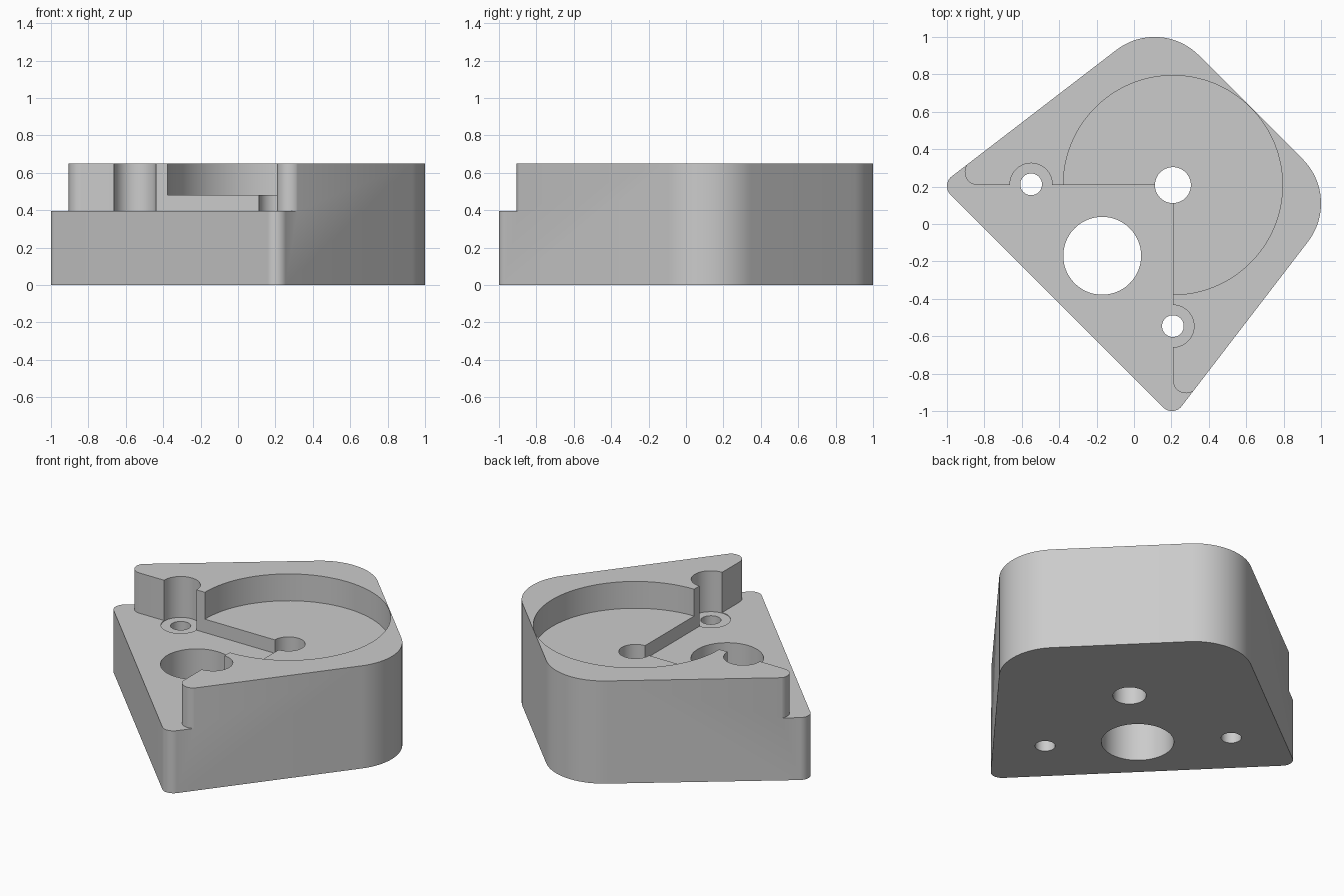
import bpy
import bmesh
from math import cos, sin, asin, atan2, hypot, pi, radians

if "Cube" in bpy.data.objects:
    bpy.data.objects.remove(bpy.data.objects["Cube"])

TOP, STEP, POCKET = 0.65, 0.395, 0.48
AXIS = 0.208       # shared x and y of the drilled holes
DRILL = -0.55      # far coordinate of the two screw holes

grey = bpy.data.materials.new("machined grey")
grey.use_nodes = True
grey.diffuse_color = (0.6, 0.6, 0.6, 1)
grey.node_tree.nodes["Principled BSDF"].inputs["Base Color"].default_value = (0.6, 0.6, 0.6, 1)


def arc(cx, cy, r, start, end, steps):
    return [(cx + r * cos(start + (end - start) * i / steps),
             cy + r * sin(start + (end - start) * i / steps)) for i in range(steps + 1)]


def prism(name, outline, z0, z1):
    bm = bmesh.new()
    face = bm.faces.new([bm.verts.new((x, y, z0)) for x, y in outline])
    side = bmesh.ops.extrude_face_region(bm, geom=[face])["geom"]
    for v in side:
        if isinstance(v, bmesh.types.BMVert):
            v.co.z = z1
    bmesh.ops.recalc_face_normals(bm, faces=bm.faces)
    mesh = bpy.data.meshes.new(name)
    bm.to_mesh(mesh)
    bm.free()
    mesh.materials.append(grey)
    obj = bpy.data.objects.new(name, mesh)
    bpy.context.collection.objects.link(obj)
    return obj


def rounded_hull(circles):
    """Outline around circles (x, y, r) listed counter-clockwise."""
    n = len(circles)
    normals = []
    for i in range(n):
        (x0, y0, r0), (x1, y1, r1) = circles[i], circles[(i + 1) % n]
        dx, dy = x1 - x0, y1 - y0
        normals.append(atan2(dy, dx) - pi / 2 + asin((r0 - r1) / hypot(dx, dy)))
    points = []
    for i, (x, y, r) in enumerate(circles):
        start = normals[i - 1]
        sweep = (normals[i] - start) % (2 * pi)
        points += arc(x, y, r, start, start + sweep, 20)
    return points


def cut(body, cutter):
    mod = body.modifiers.new(cutter.name, "BOOLEAN")
    mod.operation = "DIFFERENCE"
    mod.solver = "EXACT"
    mod.object = cutter
    bpy.context.view_layer.objects.active = body
    bpy.ops.object.modifier_apply(modifier=mod.name)
    bpy.data.objects.remove(cutter)


def drill(body, name, x, y, r, z0, z1=1, steps=64):
    cut(body, prism(name, arc(x, y, r, 0, 2 * pi, steps)[:-1], z0, z1))


# Main block: two narrow corners and two broad ones
block = prism("mounting_block", rounded_hull([
    (AXIS - 0.005, -0.935, 0.065), (0.665, 0.11, 0.335),
    (0.11, 0.665, 0.335), (-0.935, AXIS - 0.005, 0.065)]), 0, TOP)

# Lowered quarter, leaving a rounded end on each raised arm
half = arc(-0.835, AXIS + 0.07, 0.07, radians(270), radians(143), 14) + [(-1.2, 0.553)]
step = [(AXIS, AXIS)] + half + [(-1.2, -1.2)] + [(y, x) for x, y in reversed(half)]
cut(block, prism("step_cutter", step, STEP, 1))

# Round pocket, through holes and counterbores
drill(block, "pocket_cutter", AXIS, AXIS, 0.586, POCKET, steps=128)
drill(block, "centre_hole_cutter", AXIS, AXIS, 0.096, -1)
drill(block, "large_hole_cutter", -0.17, -0.17, 0.208, -1, steps=96)
for x, y in ((DRILL, AXIS + 0.004), (AXIS, DRILL + 0.004)):
    drill(block, "counterbore_cutter", x, y, 0.113, STEP - 0.004)
    drill(block, "screw_hole_cutter", x, y, 0.058, -1)

bpy.ops.object.select_all(action="DESELECT")
block.select_set(True)
bpy.context.view_layer.objects.active = block
bpy.ops.object.shade_smooth_by_angle(angle=radians(30))
